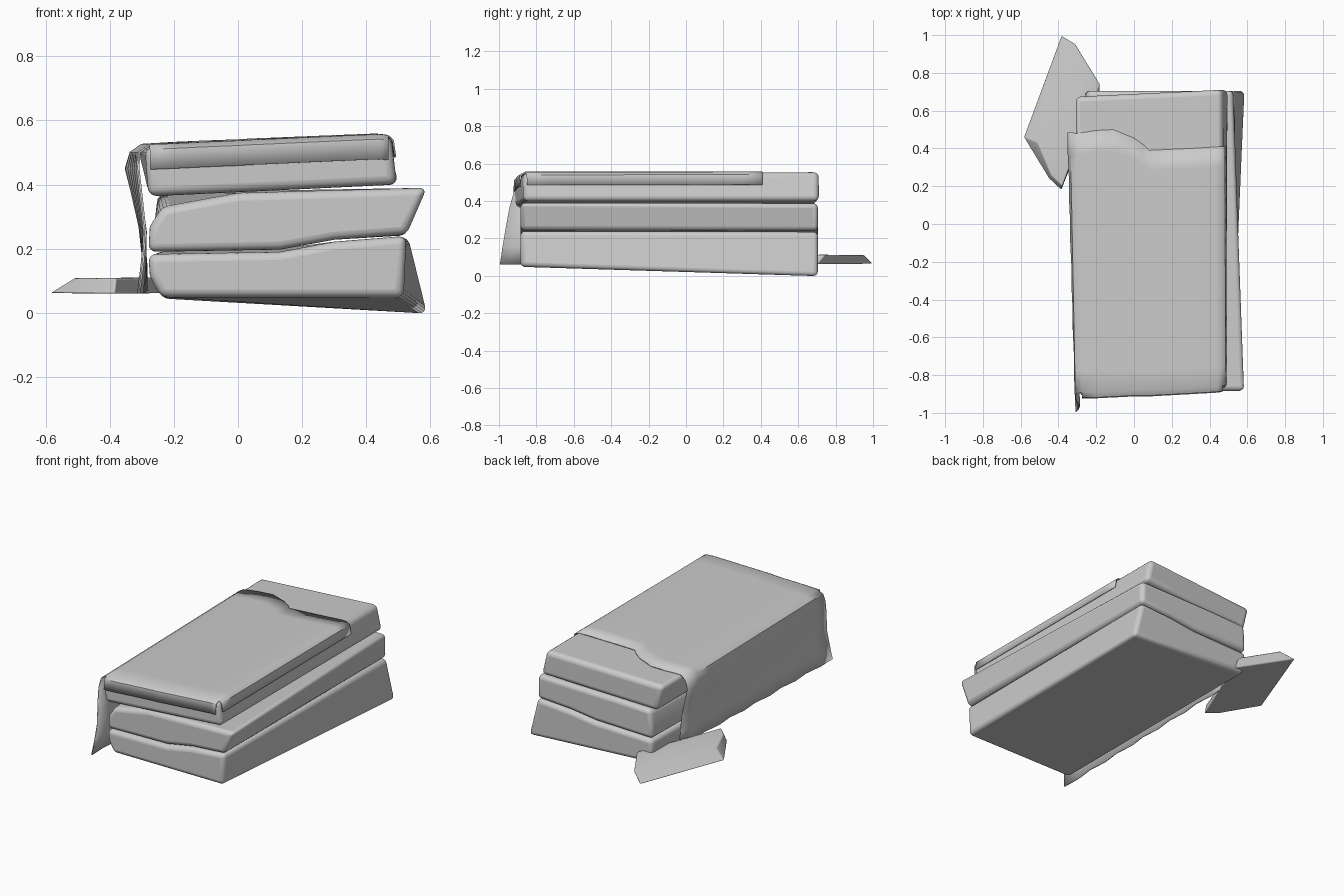
import bpy, bmesh
from mathutils import Vector


def finish(name, bm, bevel=0.0, thick=0.0):
    bmesh.ops.recalc_face_normals(bm, faces=bm.faces)
    me = bpy.data.meshes.new(name)
    bm.to_mesh(me)
    bm.free()
    ob = bpy.data.objects.new(name, me)
    bpy.context.collection.objects.link(ob)
    if thick:
        m = ob.modifiers.new("thickness", 'SOLIDIFY')
        m.thickness = thick
        m.offset = 0
    if bevel:
        m = ob.modifiers.new("rounding", 'BEVEL')
        m.width = bevel
        m.segments = 4
        m.limit_method = 'ANGLE'
        m.angle_limit = 0.6
    bpy.ops.object.select_all(action='DESELECT')
    ob.select_set(True)
    bpy.context.view_layer.objects.active = ob
    bpy.ops.object.shade_smooth_by_angle(angle=0.7)
    return ob


def loft(name, ring_a, ring_b, bevel):
    """Closed solid between two matching outlines."""
    bm = bmesh.new()
    a = [bm.verts.new(p) for p in ring_a]
    b = [bm.verts.new(p) for p in ring_b]
    n = len(a)
    bm.faces.new(a)
    bm.faces.new(b[::-1])
    for i in range(n):
        bm.faces.new((a[i], b[i], b[(i + 1) % n], a[(i + 1) % n]))
    return finish(name, bm, bevel)


def at_y(profile, y_left, y_right):
    """Place an (x, z) outline at a depth that drifts from left to right."""
    return [(x, y_left + (y_right - y_left) * (x + 0.28) / 0.78, z) for x, z in profile]


# bottom mattress: twisted, lower back right corner splayed out
loft("bottom_mattress",
     at_y([(-0.24, 0.048), (0.515, 0.048), (0.525, 0.24), (0.30, 0.222), (0.13, 0.19),
           (-0.28, 0.183), (-0.275, 0.115)], -0.885, -0.885),
     at_y([(-0.24, 0.045), (0.59, -0.003), (0.53, 0.237), (0.30, 0.222), (0.13, 0.20),
           (-0.26, 0.19), (-0.26, 0.115)], 0.705, 0.705), 0.025)

# middle mattress: upper front right corner pushed out
loft("middle_mattress",
     at_y([(-0.28, 0.19), (0.13, 0.197), (0.30, 0.228), (0.525, 0.244), (0.59, 0.39),
           (0.0, 0.374), (-0.235, 0.33), (-0.275, 0.27)], -0.885, -0.885),
     at_y([(-0.26, 0.196), (0.13, 0.206), (0.30, 0.228), (0.53, 0.242), (0.525, 0.388),
           (0.0, 0.38), (-0.25, 0.372), (-0.26, 0.28)], 0.705, 0.705), 0.025)

# top mattress
loft("top_mattress",
     at_y([(-0.28, 0.363), (0.495, 0.40), (0.478, 0.55), (-0.29, 0.516)], -0.912, -0.87),
     at_y([(-0.275, 0.363), (0.50, 0.40), (0.465, 0.555), (-0.315, 0.523)], 0.675, 0.712), 0.028)

# sheet: columns hold front (x, y, z) and back (x, y, z)
columns = [
    ((-0.307, -0.995, 0.06), (-0.285, 0.47, 0.07)),
    ((-0.295, -0.98, 0.16), (-0.29, 0.47, 0.16)),
    ((-0.288, -0.965, 0.25), (-0.305, 0.475, 0.27)),
    ((-0.30, -0.945, 0.36), (-0.33, 0.48, 0.37)),
    ((-0.310, -0.92, 0.45), (-0.35, 0.485, 0.45)),
    ((-0.308, -0.90, 0.50), (-0.335, 0.485, 0.50)),
    ((-0.275, -0.89, 0.522), (-0.30, 0.48, 0.524)),
    ((-0.20, -0.89, 0.525), (-0.20, 0.495, 0.530)),
    ((-0.10, -0.885, 0.530), (-0.11, 0.50, 0.534)),
    ((0.00, -0.88, 0.534), (0.00, 0.455, 0.538)),
    ((0.05, -0.88, 0.537), (0.05, 0.42, 0.541)),
    ((0.08, -0.88, 0.538), (0.08, 0.39, 0.542)),
    ((0.30, -0.868, 0.548), (0.30, 0.40, 0.551)),
    ((0.44, -0.86, 0.554), (0.43, 0.408, 0.556)),
    ((0.468, -0.856, 0.551), (0.46, 0.41, 0.553)),
    ((0.483, -0.852, 0.538), (0.478, 0.41, 0.540)),
    ((0.490, -0.85, 0.485), (0.487, 0.41, 0.487)),
]
bm = bmesh.new()
rows = 12
grid = []
for i, (f, b) in enumerate(columns):
    f, b = Vector(f), Vector(b)
    line = []
    for j in range(rows + 1):
        p = f.lerp(b, j / rows)
        if i < 5 and 0 < j < rows:
            p.x += 0.006 * (-1) ** j * (1 - i / 5)      # soft hem waves
        line.append(bm.verts.new(p))
    # lip folded over the front of the top mattress
    if 6 <= i <= 14:
        lip1 = bm.verts.new((f.x, f.y - 0.026, f.z - 0.014))
        lip2 = bm.verts.new((f.x, f.y - 0.03, f.z - 0.075))
        line = [lip2, lip1] + line
    else:
        line = [None, None] + line
    grid.append(line)
for a, b in zip(grid, grid[1:]):
    for j in range(len(a) - 1):
        quad = (a[j], a[j + 1], b[j + 1], b[j])
        if all(quad):
            bm.faces.new(quad)
finish("draped_sheet", bm, thick=0.006)

# loose cushion lying at the back left corner, edges leaning
loft("loose_cushion",
     [(-0.385, 1.0, 0.065), (-0.585, 0.46, 0.062), (-0.45, 0.24, 0.06), (-0.385, 0.18, 0.06),
      (-0.18, 0.70, 0.062)],
     [(-0.31, 0.955, 0.11), (-0.51, 0.43, 0.108), (-0.44, 0.26, 0.108), (-0.38, 0.20, 0.108),
      (-0.18, 0.74, 0.113)], 0.006)
